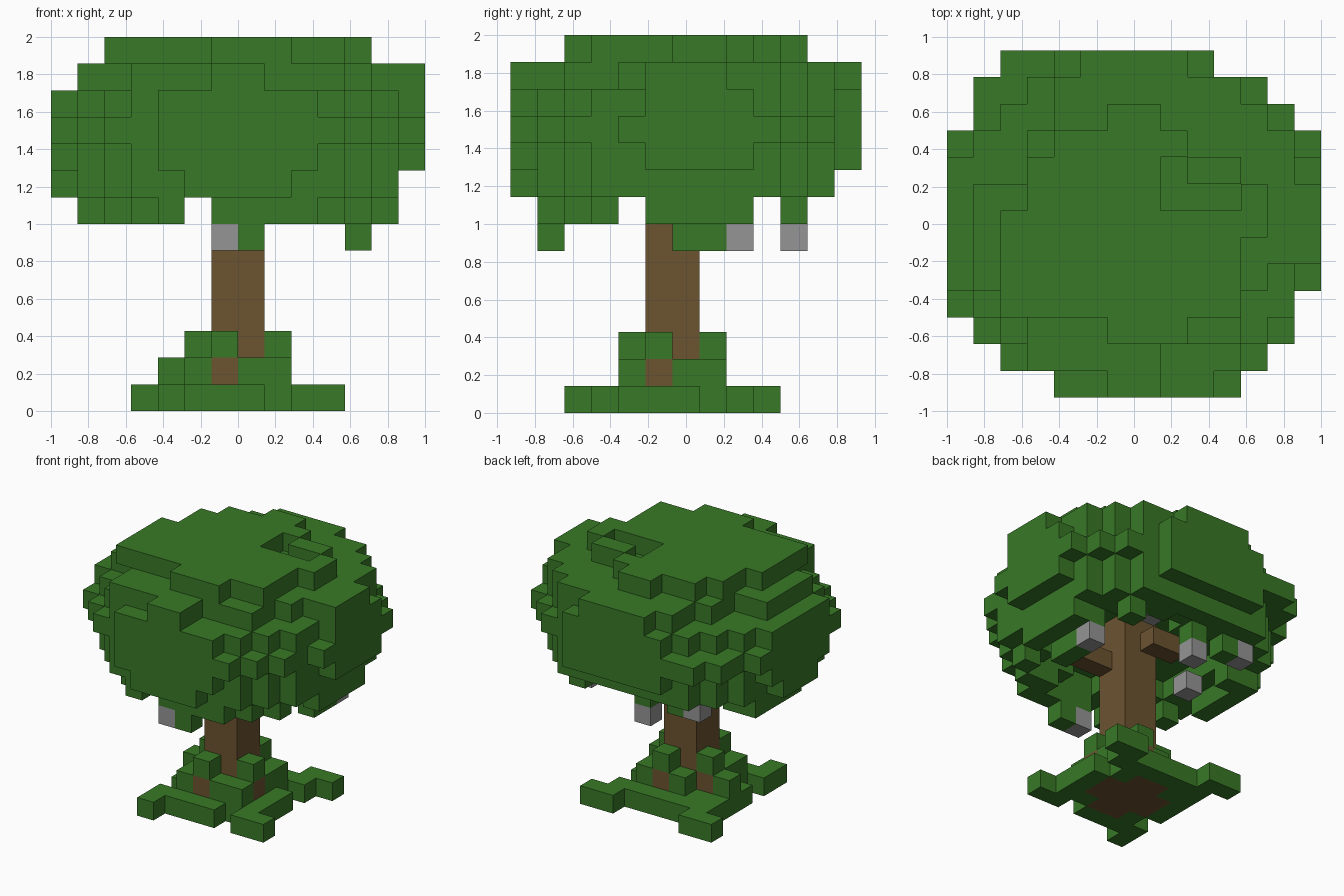
import bpy
import bmesh
from mathutils import Vector

cube = bpy.data.objects.get("Cube")
if cube:
    bpy.data.objects.remove(cube, do_unlink=True)

NX, NY = 14, 13          # block counts across and deep
SIZE = 2 / NX
cells = {}               # (column, row, layer) -> part name


def block(part, columns, rows, layers):
    """Fill a box of blocks; each range is (first, last) or one index."""
    spans = [(r, r) if isinstance(r, int) else r for r in (columns, rows, layers)]
    for i in range(spans[0][0], spans[0][1] + 1):
        for j in range(spans[1][0], spans[1][1] + 1):
            for k in range(spans[2][0], spans[2][1] + 1):
                cells[i, j, k] = part


def radius(i, j):
    """Squared elliptical distance of a block from the trunk axis."""
    x = (i + 0.5) * 2 / NX - 1
    y = (j + 0.5) * 2 / NY - 1
    return x * x + y * y


def trimmed(i, j, k):
    """Corners and gaps left out of the rounded canopy layers."""
    if k == 12:
        left = i == 0 or (i < 3 and (j < 4 or j > 7)) or (i < 4 and j > 9)
        right = (i > 7 and j < 2) or (i > 10 and j < 4) or (i > 11 and j == 4)
        return left or right
    if k == 8:
        return i == 13 or j == 12
    if k == 7:
        side = i in (0, 5, 13) or j in (0, 4, 9, 11, 12)
        return side or (i in (8, 9) and j == 10)
    return i == 13 and j == 4 and k != 10


# Canopy: full outline by row, rounded on each layer, hollow underneath
outline = [(4, 10), (2, 11), (1, 12), (0, 12)] + [(0, 13)] * 6 + [(1, 12), (1, 11), (2, 9)]
layers = {7: (0.5, 0.76), 8: (0.4, 0.9), 9: (0.12, 0.99), 10: (0, 2), 11: (0, 0.99), 12: (0, 0.89)}
for k, (inner, outer) in layers.items():
    for j, (first, last) in enumerate(outline):
        for i in range(first, last + 1):
            if inner <= radius(i, j) <= outer and not trimmed(i, j, k):
                block("canopy", i, j, k)
block("canopy", (5, 8), 12, 12)

# Canopy crown with a small notch
crown = [(6, 8), (2, 10), (2, 10), (2, 10), (2, 11), (3, 11), (3, 10), (4, 8), (6, 7)]
for row, span in enumerate(crown, start=2):
    block("canopy", span, row, 13)
for notch in [(8, 7), (9, 7), (10, 7), (8, 8)]:
    del cells[(*notch, 13)]

# Hanging leaves
block("canopy", 7, 1, 6)
block("canopy", 11, (6, 7), 6)
block("canopy", 6, 10, 7)

# Spreading leaves on the ground
block("ground_leaves", (5, 8), (4, 7), 0)
block("ground_leaves", 4, (5, 7), 0)
block("ground_leaves", 9, (3, 6), 0)
block("ground_leaves", (4, 7), 3, 0)
block("ground_leaves", 4, 2, 0)
block("ground_leaves", 10, 3, 0)
block("ground_leaves", (4, 9), 8, 0)
block("ground_leaves", (9, 10), 9, 0)
block("ground_leaves", (3, 4), 9, 0)
block("ground_leaves", (5, 8), (4, 6), 1)
block("ground_leaves", (6, 8), 7, 1)
block("ground_leaves", 4, 6, 1)

# Trunk, roots and branches
block("trunk", (6, 7), (4, 7), 0)
block("trunk", (5, 8), (5, 6), 0)
block("trunk", (6, 7), (5, 6), (1, 9))
block("trunk", (8, 10), 5, 7)
block("trunk", (5, 6), 7, 8)
for i, j in [(6, 4), (8, 5), (7, 7), (5, 6)]:
    block("trunk", i, j, 1)
    block("ground_leaves", i, j, 2)

# Grey blocks hanging below the leaves
for spot in [(6, 1, 6), (11, 8, 6), (6, 10, 6), (3, 10, 7), (3, 6, 7), (9, 9, 8), (7, 8, 9)]:
    block("hanging_blocks", *spot)


def material(name, colour):
    mat = bpy.data.materials.new(name)
    mat.use_nodes = True
    mat.diffuse_color = colour
    mat.node_tree.nodes["Principled BSDF"].inputs["Base Color"].default_value = colour
    return mat


green = material("leaf green", (0.04, 0.19, 0.02, 1))
brown = material("bark brown", (0.15, 0.087, 0.03, 1))
grey = material("stone grey", (0.3, 0.3, 0.3, 1))


def build(part, mat):
    """Make one mesh from the exposed sides of a part's blocks."""
    bm = bmesh.new()
    for cell, owner in cells.items():
        if owner != part:
            continue
        centre = Vector(cell) + Vector((0.5 - NX / 2, 0.5 - NY / 2, 0.5))
        for axis in range(3):
            for sign in (-1, 1):
                step = [0, 0, 0]
                step[axis] = sign
                if tuple(c + s for c, s in zip(cell, step)) in cells:
                    continue
                u, v = Vector(), Vector()
                u[(axis + 1) % 3] = 0.5
                v[(axis + 2) % 3] = 0.5 * sign
                mid = centre + Vector(step) / 2
                corners = (mid - u - v, mid + u - v, mid + u + v, mid - u + v)
                bm.faces.new([bm.verts.new(c * SIZE) for c in corners])
    bmesh.ops.remove_doubles(bm, verts=bm.verts, dist=SIZE / 100)
    mesh = bpy.data.meshes.new(part)
    bm.to_mesh(mesh)
    bm.free()
    mesh.materials.append(mat)
    bpy.context.collection.objects.link(bpy.data.objects.new(part, mesh))


build("canopy", green)
build("ground_leaves", green)
build("trunk", brown)
build("hanging_blocks", grey)
